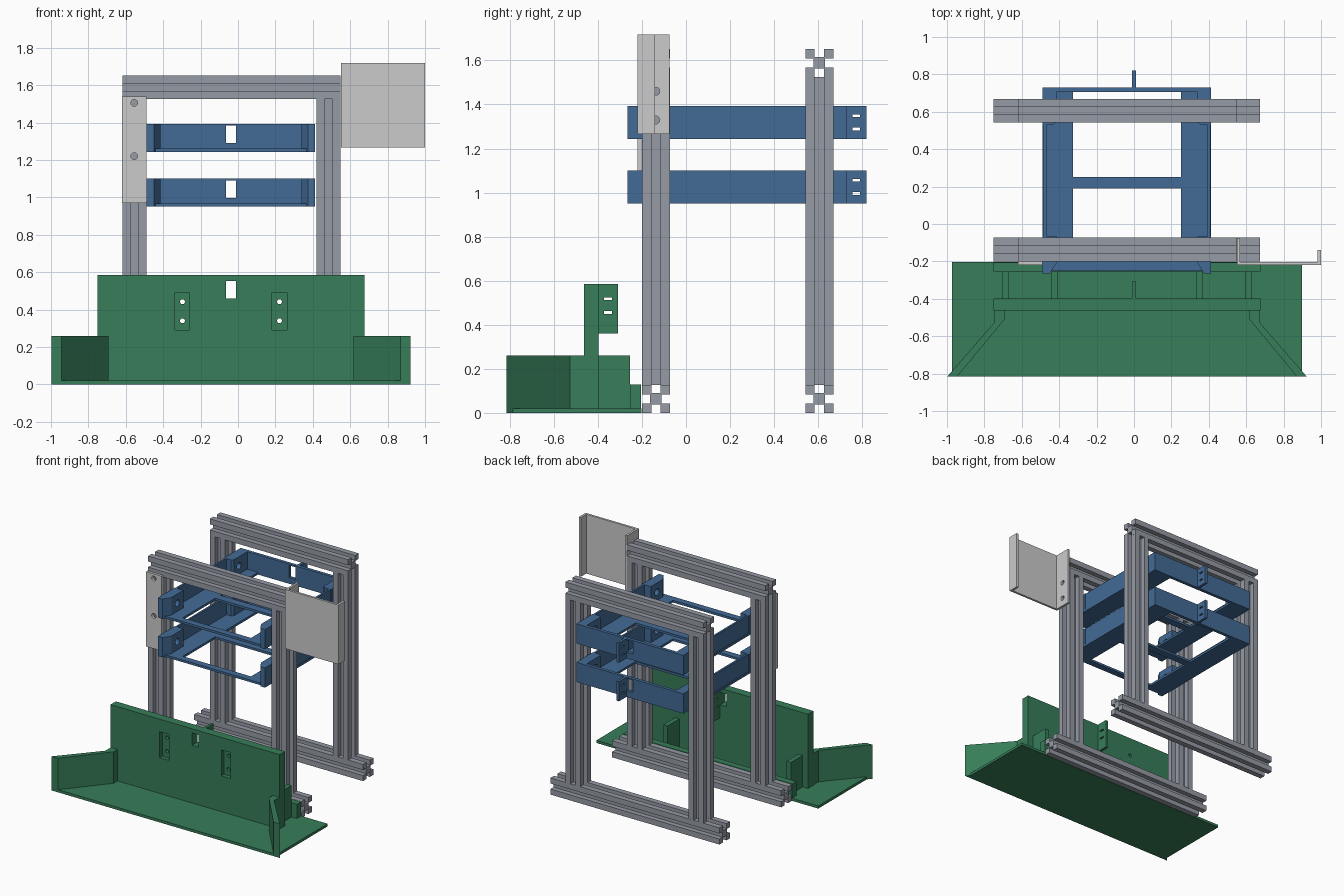
import bpy, bmesh, math
from mathutils import Matrix, Vector

if "Cube" in bpy.data.objects:
    bpy.data.objects.remove(bpy.data.objects["Cube"])

CX = -0.0375  # symmetry plane of the rack


def material(name, rgb):
    m = bpy.data.materials.new(name)
    m.diffuse_color = (*rgb, 1)
    m.use_nodes = True
    m.node_tree.nodes["Principled BSDF"].inputs["Base Color"].default_value = m.diffuse_color
    return m


STEEL = material("aluminium grey", (0.305, 0.328, 0.376))
LIGHT = material("light grey", (0.6, 0.6, 0.6))
BLUE = material("tray blue", (0.055, 0.147, 0.305))
GREEN = material("base green", (0.038, 0.205, 0.1))


def add_box(bm, x0, x1, y0, y1, z0, z1):
    mat = Matrix.Translation(((x0 + x1) / 2, (y0 + y1) / 2, (z0 + z1) / 2)) \
        @ Matrix.Diagonal((abs(x1 - x0), y1 - y0, z1 - z0, 1))
    bmesh.ops.create_cube(bm, size=1, matrix=mat)


def add_rod(bm, axis, centre, r, depth):
    rot = Vector((0, 0, 1)).rotation_difference(Vector(axis)).to_matrix().to_4x4()
    bmesh.ops.create_cone(bm, cap_ends=True, segments=24, radius1=r, radius2=r,
                          depth=depth, matrix=Matrix.Translation(centre) @ rot)


def finish(name, bm, mat):
    bmesh.ops.recalc_face_normals(bm, faces=bm.faces[:])
    me = bpy.data.meshes.new(name)
    bm.to_mesh(me)
    bm.free()
    ob = bpy.data.objects.new(name, me)
    bpy.context.collection.objects.link(ob)
    if mat:
        me.materials.append(mat)
    return ob


def boxes(name, mat, *dims):
    bm = bmesh.new()
    for d in dims:
        add_box(bm, *d)
    return finish(name, bm, mat)


def prism(name, mat, pts, z0, z1, mirror=False):
    """Extrude a plan outline upwards, optionally mirrored about the rack centre."""
    bm = bmesh.new()
    f = bm.faces.new([bm.verts.new((2 * CX - x if mirror else x, y, z0)) for x, y in pts])
    ext = bmesh.ops.extrude_face_region(bm, geom=[f])
    for v in ext["geom"]:
        if isinstance(v, bmesh.types.BMVert):
            v.co.z = z1
    return finish(name, bm, mat)


def cut(ob, box_list=(), rods=()):
    """Remove boxes and rods from a part."""
    bm = bmesh.new()
    for b in box_list:
        add_box(bm, *b)
    for r in rods:
        add_rod(bm, *r)
    tool = finish("cutter", bm, None)
    tool.hide_render = True
    mod = ob.modifiers.new("cut", 'BOOLEAN')
    mod.operation, mod.solver, mod.object = 'DIFFERENCE', 'EXACT', tool
    bpy.context.view_layer.objects.active = ob
    bpy.ops.object.modifier_apply(modifier=mod.name)
    bpy.data.objects.remove(tool)


def extrusion(name, axis, a, b, u, v):
    """Slotted bar from a to b: four corner rails around a square core."""
    s, e = 0.0423, 0.005
    cells = [(i * s, j * s, 0) for i in (0, 2) for j in (0, 2)] + [(s, s, e)]
    bm = bmesh.new()
    for du, dv, g in cells:
        p, q = (u + du - g, u + du + s + g), (v + dv - g, v + dv + s + g)
        add_box(bm, *((a, b) + p + q if axis == 'x' else p + q + (a, b)))
    return finish(name, bm, STEEL)


# Front and back slotted frames
for side, y in (("front", -0.2), ("back", 0.542)):
    extrusion(side + "_bottom_beam", 'x', -0.75, 0.673, y, 0)
    extrusion(side + "_top_beam", 'x', -0.617, 0.548, y, 1.525)
    extrusion(side + "_left_post", 'z', 0.127, 1.525, -0.617, y)
    extrusion(side + "_right_post", 'z', 0.127, 1.525, 0.421, y)

# Sliding trays
for label, z in (("lower", 0.95), ("upper", 1.243)):
    top, fl = z + 0.15, z + 0.017
    # floor frame
    boxes(label + "_tray_floor", BLUE,
          (-0.488, -0.325, -0.2, 0.71, z, fl), (0.25, 0.413, -0.2, 0.71, z, fl),
          (-0.488, 0.413, -0.25, -0.2, z, fl), (-0.325, 0.25, 0.19, 0.25, z, fl))
    # thin recessed side walls
    boxes(label + "_tray_sides", BLUE,
          (-0.483, -0.468, -0.07, 0.535, fl, top), (0.393, 0.408, -0.07, 0.535, fl, top))
    # thick corner blocks with chamfers and bolt holes
    front = [(-0.488, -0.265), (-0.45, -0.265), (-0.415, -0.21), (-0.415, -0.063), (-0.488, -0.063)]
    back = [(-0.488, 0.53), (-0.43, 0.53), (-0.415, 0.545), (-0.415, 0.71), (-0.488, 0.71)]
    for m in (False, True):
        x = 2 * CX + 0.45 if m else -0.45
        for part, pts, y in (("front", front, -0.137), ("back", back, 0.605)):
            ob = prism(f"{label}_tray_{part}_block", BLUE, pts, z, top, m)
            cut(ob, rods=[((1, 0, 0), (x, y, z + 0.08), 0.025, 0.3)])
    # back wall with window, and slotted tab
    wall = boxes(label + "_tray_back", BLUE, (-0.488, 0.413, 0.705, 0.73, z, top))
    cut(wall, [(-0.063, -0.01, 0.6, 0.8, z + 0.047, z + 0.14)])
    tab = boxes(label + "_tray_tab", BLUE, (-0.01, 0.01, 0.728, 0.82, z, top))
    cut(tab, [(-0.1, 0.1, 0.755, 0.79, z + h, z + h + 0.012) for h in (0.04, 0.1)])

# Base floor and upright wall
boxes("base_floor", GREEN, (-0.972, 0.897, -0.815, -0.203, 0, 0.02))
wall = boxes("base_wall", GREEN, (-0.75, 0.675, -0.462, -0.397, 0, 0.585))
pads = (-0.297, 0.222)
cut(wall, [(-0.063, -0.01, -0.6, -0.3, 0.46, 0.553)]
    + [(x - 0.039, x + 0.039, -0.5, -0.43, 0.292, 0.49) for x in pads])
cut(wall, rods=[((0, 1, 0), (x, -0.43, z), 0.013, 0.3) for x in pads for z in (0.34, 0.442)])

# Slotted tab behind the wall
tab = boxes("base_tab", GREEN, (-0.01, 0.01, -0.4, -0.308, 0.36, 0.585))
cut(tab, [(-0.1, 0.1, -0.373, -0.335, z, z + 0.012) for z in (0.45, 0.512)])

# Flared wings, support ribs and low rail
wing = [(-0.998, -0.815), (-0.747, -0.527), (-0.747, -0.46), (-0.692, -0.46),
        (-0.692, -0.51), (-0.945, -0.815)]
for m, side in ((False, "left"), (True, "right")):
    prism(side + "_wing", GREEN, wing, 0, 0.26, m)
    for part, x in (("outer", -0.705), ("inner", -0.445)):
        rib = [(x, -0.4), (x + 0.037, -0.4), (x + 0.037, -0.255), (x, -0.255)]
        prism(f"{side}_{part}_rib", GREEN, rib, 0, 0.26, m)
boxes("base_rail", GREEN, (-0.75, 0.675, -0.255, -0.205, 0, 0.128))

# Cover plate on the left post
plate = boxes("left_cover_plate", LIGHT, (-0.619, -0.49, -0.22, -0.201, 0.97, 1.54))
cut(plate, rods=[((0, 1, 0), (-0.555, -0.21, z), 0.018, 0.2) for z in (1.22, 1.505)])

# Channel-shaped panel on the right post
outline = [(0.55, -0.22), (1.0, -0.22), (1.0, -0.14), (0.982, -0.14), (0.982, -0.203),
           (0.566, -0.203), (0.566, -0.075), (0.55, -0.075)]
panel = prism("right_panel", LIGHT, outline, 1.267, 1.718)
cut(panel, rods=[((1, 0, 0), (0.56, -0.137, z), 0.018, 0.1) for z in (1.33, 1.46)])
